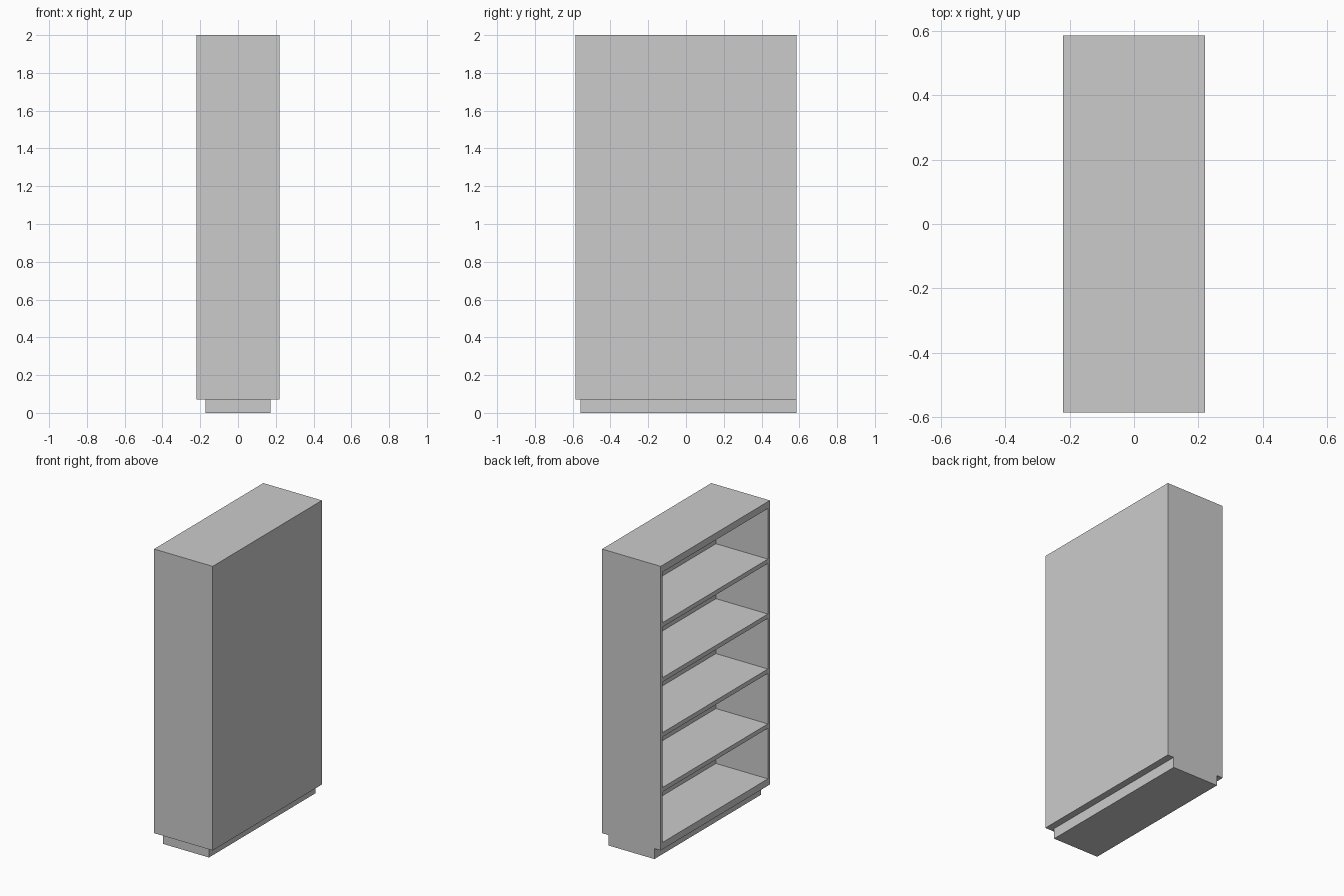
import bpy
import bmesh
from mathutils import Matrix, Vector

if "Cube" in bpy.data.objects:
    bpy.data.objects.remove(bpy.data.objects["Cube"])


def box(name, lo, hi):
    """Axis-aligned box between two corners."""
    lo, hi = Vector(lo), Vector(hi)
    bm = bmesh.new()
    bmesh.ops.create_cube(bm, size=1, matrix=Matrix.Translation((lo + hi) / 2)
                          @ Matrix.Diagonal((*(hi - lo), 1)))
    mesh = bpy.data.meshes.new(name)
    bm.to_mesh(mesh)
    bm.free()
    obj = bpy.data.objects.new(name, mesh)
    bpy.context.collection.objects.link(obj)
    return obj


X, Y = 0.22, 0.586             # half depth, half width
BOTTOM, TOP = 0.071, 2.0       # carcass height range
SIDE, BOARD, SHELF = 0.022, 0.047, 0.03
BACK = 0.17                    # inner face of the back panel
floor, ceiling = BOTTOM + BOARD, TOP - BOARD
inner = Y - SIDE

# Plinth, inset on three sides and flush with the +y end
box("plinth", (-0.173, -0.558, 0), (0.173, Y, BOTTOM))

# Carcass, open towards -x
for label, s in (("left", 1), ("right", -1)):
    y0, y1 = sorted((s * inner, s * Y))
    box(label + "_side_panel", (-X, y0, BOTTOM), (X, y1, TOP))
box("bottom_board", (-X, -inner, BOTTOM), (X, inner, floor))
box("top_board", (-X, -inner, ceiling), (X, inner, TOP))
box("back_panel", (BACK, -inner, floor), (X, inner, ceiling))

# Four evenly spaced shelves making five bays
bays = 5
gap = (ceiling - floor - (bays - 1) * SHELF) / bays
for i in range(1, bays):
    z = floor + i * gap + (i - 1) * SHELF
    box(f"shelf_{i}", (-X, -inner, z), (BACK, inner, z + SHELF))
